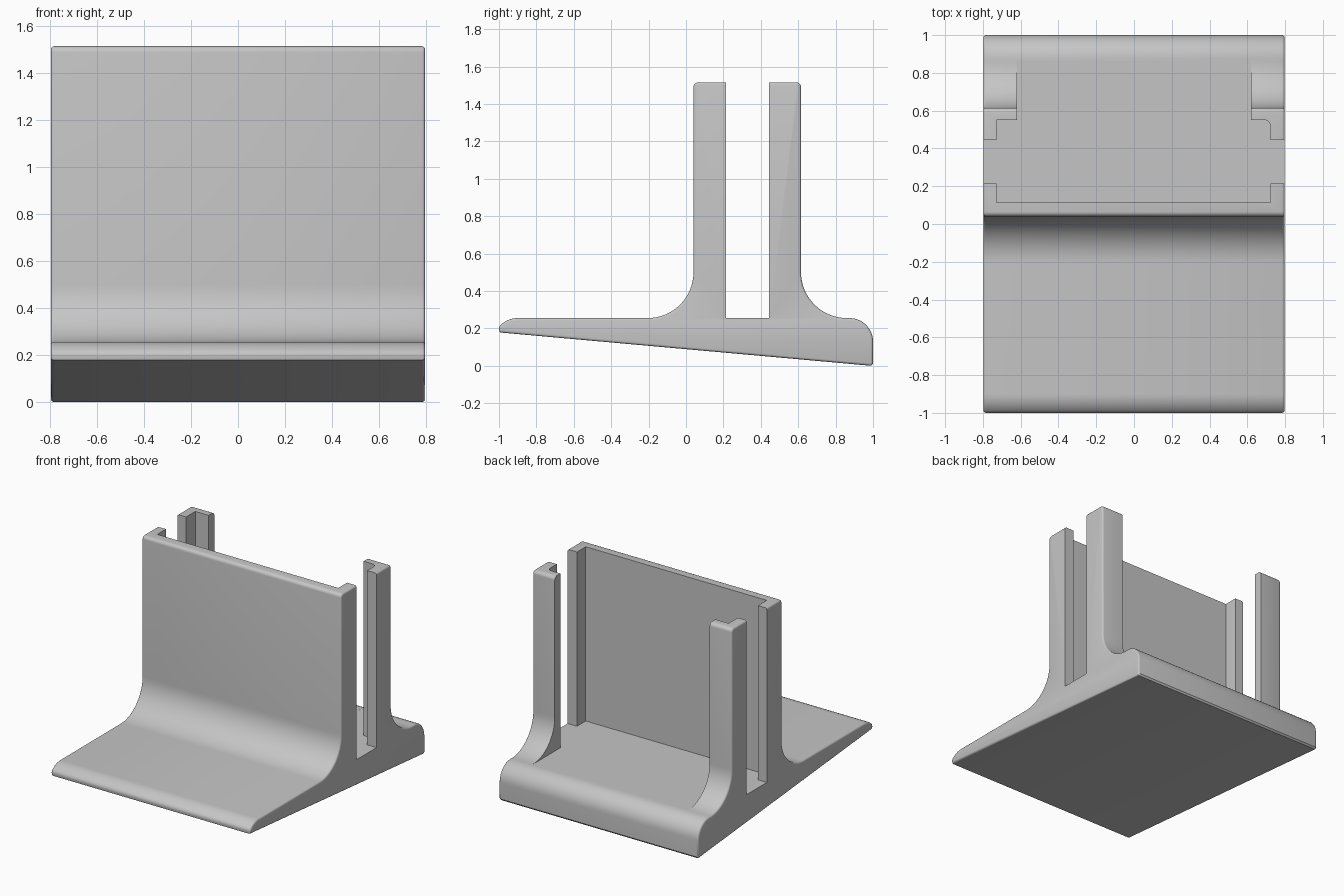
import bpy, bmesh
from math import cos, sin, radians
from mathutils import Vector

old = bpy.data.objects.get("Cube")
if old:
    bpy.data.objects.remove(old, do_unlink=True)

HALF_W, FLOOR, TOP = 0.797, 0.255, 1.515

grey = bpy.data.materials.new("light grey plastic")
grey.use_nodes = True
colour = (0.56, 0.56, 0.56, 1)
grey.diffuse_color = colour
grey.node_tree.nodes["Principled BSDF"].inputs["Base Color"].default_value = colour


def arc(cx, cy, r, a0, a1, n=12):
    """Points on a circular arc, angles in degrees."""
    angles = [radians(a0 + (a1 - a0) * i / n) for i in range(n + 1)]
    return [(cx + r * cos(a), cy + r * sin(a)) for a in angles]


def extrude(name, points, to_3d, direction):
    """Solid made by extruding a closed 2D outline."""
    bm = bmesh.new()
    face = bm.faces.new([bm.verts.new(to_3d(*p)) for p in points])
    new = bmesh.ops.extrude_face_region(bm, geom=[face])["geom"]
    moved = [v for v in new if isinstance(v, bmesh.types.BMVert)]
    bmesh.ops.translate(bm, verts=moved, vec=Vector(direction))
    bmesh.ops.recalc_face_normals(bm, faces=bm.faces[:])
    mesh = bpy.data.meshes.new(name)
    bm.to_mesh(mesh)
    bm.free()
    mesh.materials.append(grey)
    obj = bpy.data.objects.new(name, mesh)
    bpy.context.collection.objects.link(obj)
    return obj


# Side outline: wedge base, front fillet, upright block, rear fillet, rounded back
side = [(-0.995, 0.178), (-1, 0.197)]
side += arc(-0.9, 0.125, 0.13, 138, 90, 8)
side += arc(-0.205, 0.5, 0.245, -90, 0, 16)
side += arc(0.065, TOP - 0.025, 0.025, 180, 90, 5)
side += arc(0.59, TOP - 0.025, 0.025, 90, 0, 5)
side += arc(0.86, 0.5, 0.245, 180, 270, 16)
side += arc(0.875, 0.13, 0.125, 90, 0, 10)
side += [(1, 0.012), (0.99, 0.0)]
stand = extrude("slotted_stand", side, lambda y, z: (-HALF_W, y, z), (2 * HALF_W, 0, 0))

# Soften the rims of both end caps
bm = bmesh.new()
bm.from_mesh(stand.data)
rims = [e for e in bm.edges if abs(e.verts[0].co.x - e.verts[1].co.x) < 0.001]
bmesh.ops.bevel(bm, geom=rims, offset=0.013, offset_type='OFFSET', segments=3,
                profile=0.5, affect='EDGES', clamp_overlap=False)
bm.to_mesh(stand.data)
bm.free()

# Plan outline of the pocket: leaves the front wall, side lips and two rear posts
pocket = [(-0.62, 0.862), (-0.62, 0.55), (-0.727, 0.55), (-0.727, 0.445),
          (-0.9, 0.445), (-0.9, 0.215), (-0.727, 0.215), (-0.727, 0.115),
          (0.722, 0.115), (0.722, 0.215), (0.9, 0.215), (0.9, 0.445), (0.722, 0.445)]
pocket += arc(0.692, 0.52, 0.03, 0, 90, 6)
pocket += [(0.62, 0.55), (0.62, 0.862)]
cutter = extrude("pocket_cutter", pocket, lambda x, y: (x, y, FLOOR - 0.0005), (0, 0, 2))

cut = stand.modifiers.new("pocket", 'BOOLEAN')
cut.operation = 'DIFFERENCE'
cut.solver = 'EXACT'
cut.object = cutter
bpy.ops.object.select_all(action='DESELECT')
stand.select_set(True)
bpy.context.view_layer.objects.active = stand
bpy.ops.object.modifier_apply(modifier=cut.name)
bpy.data.objects.remove(cutter, do_unlink=True)

bpy.ops.object.shade_smooth_by_angle(angle=radians(32))
